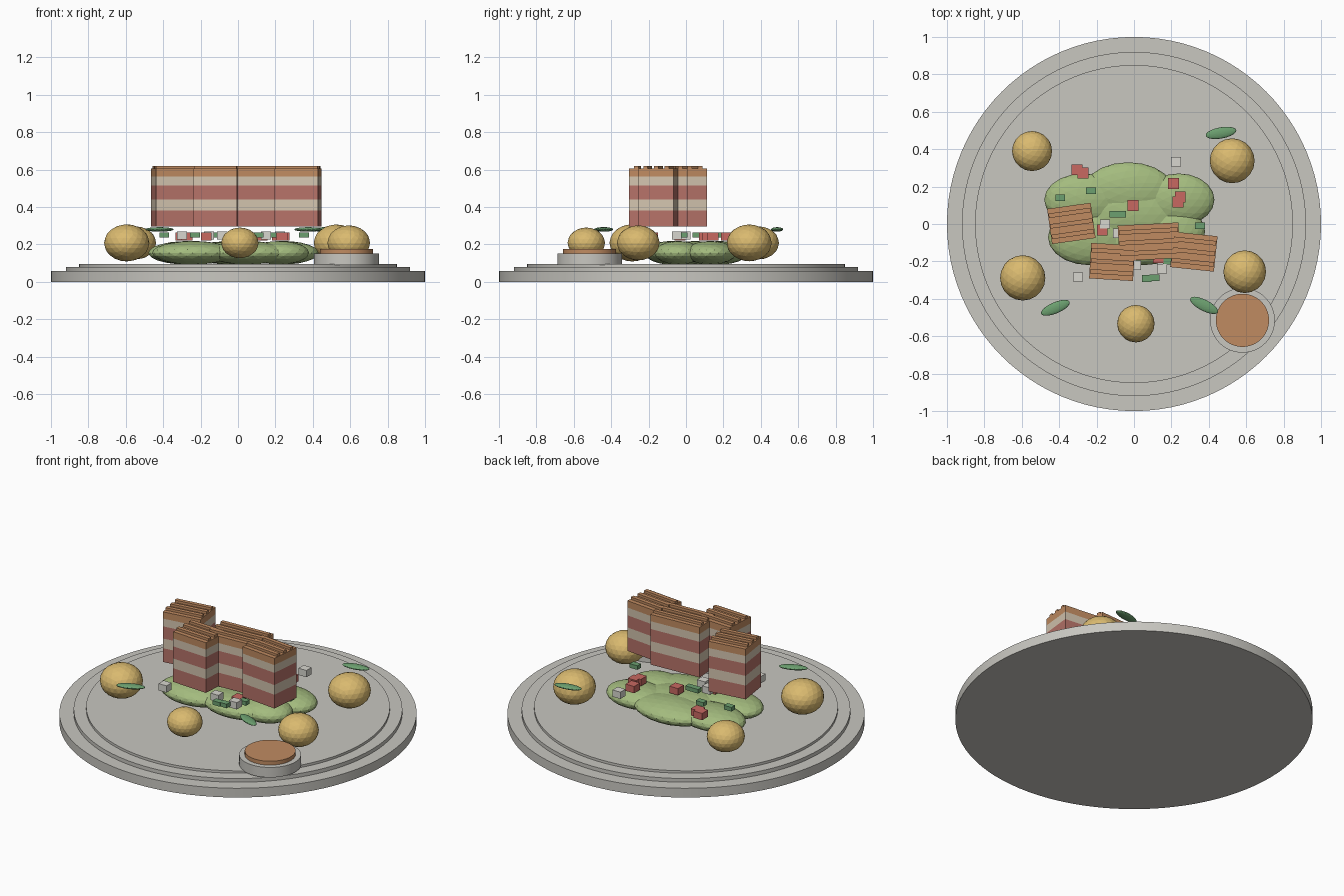
import bpy
from math import radians

if "Cube" in bpy.data.objects:
    bpy.data.objects.remove(bpy.data.objects["Cube"])


def material(name, *rgb):
    m = bpy.data.materials.new(name)
    m.use_nodes = True
    color = (*rgb, 1)
    m.diffuse_color = color
    m.node_tree.nodes["Principled BSDF"].inputs["Base Color"].default_value = color
    return m


PLATE = material("stoneware", 0.58, 0.57, 0.53)
GREEN = material("mash_green", 0.37, 0.5, 0.21)
CRUST = material("crust_brown", 0.53, 0.26, 0.12)
MEAT = material("meat_red", 0.47, 0.17, 0.14)
FAT = material("fat_cream", 0.66, 0.56, 0.43)
GOLD = material("potato_gold", 0.7, 0.49, 0.16)
TOMATO = material("tomato_red", 0.58, 0.14, 0.12)
ONION = material("onion_white", 0.68, 0.67, 0.62)
HERB = material("herb_green", 0.15, 0.35, 0.16)


def finish(name, mat):
    ob = bpy.context.object
    ob.name = name
    ob.data.materials.append(mat)
    return ob


def disc(name, mat, x, y, radius, z0, z1):
    bpy.ops.mesh.primitive_cylinder_add(vertices=96, radius=radius, depth=z1 - z0,
                                        location=(x, y, (z0 + z1) / 2))
    bpy.ops.object.shade_smooth_by_angle(angle=radians(30))
    return finish(name, mat)


def ball(name, mat, loc, scale, yaw=0):
    bpy.ops.mesh.primitive_ico_sphere_add(subdivisions=3, radius=1, location=loc,
                                          rotation=(0, 0, radians(yaw)))
    ob = finish(name, mat)
    ob.scale = scale
    return ob


def box(name, mat, loc, size, parent=None):
    bpy.ops.mesh.primitive_cube_add(size=1, location=loc)
    ob = finish(name, mat)
    ob.scale = size
    ob.parent = parent
    return ob


# Stepped round plate
disc("plate_base", PLATE, 0, 0, 1, 0, 0.057)
disc("plate_step", PLATE, 0, 0, 0.92, 0.05, 0.08)
disc("plate_centre", PLATE, 0, 0, 0.85, 0.07, 0.095)

# Green mound made of overlapping lobes: x, y, half width, half depth
for x, y, rx, ry in [(-0.27, 0.13, 0.21, 0.14), (-0.03, 0.18, 0.24, 0.15),
                     (0.24, 0.13, 0.19, 0.14), (-0.24, -0.07, 0.22, 0.15),
                     (0.05, -0.08, 0.22, 0.14), (0.22, -0.04, 0.16, 0.13),
                     (0, 0.05, 0.26, 0.16)]:
    ball("mash_lobe", GREEN, (x, y, 0.155), (rx, ry, 0.063))

# Layered meat blocks with scored crust: x, y, width, yaw
DEPTH = 0.19
LAYERS = [("meat_lower", MEAT, 0.295, 0.38), ("fat_lower", FAT, 0.38, 0.44),
          ("meat_upper", MEAT, 0.44, 0.515), ("fat_upper", FAT, 0.515, 0.563),
          ("crust", CRUST, 0.563, 0.605)]
for x, y, width, yaw in [(-0.335, 0.003, 0.235, 8), (-0.117, -0.203, 0.235, -3.5),
                         (0.08, -0.095, 0.325, 3), (0.32, -0.148, 0.235, -6)]:
    bpy.ops.object.empty_add(location=(x, y, 0), rotation=(0, 0, radians(yaw)))
    pivot = bpy.context.object
    pivot.name = "block_pivot"
    pivot.hide_render = True
    for name, mat, z0, z1 in LAYERS:
        box(name, mat, (0, 0, (z0 + z1) / 2), (width, DEPTH, z1 - z0), pivot)
    for i in (-1, 0, 1):
        box("crust_ridge", CRUST, (0, i * 0.057, 0.611), (width * 0.97, 0.024, 0.018), pivot)

# Small round potatoes: x, y, radius
for x, y, r in [(-0.545, 0.39, 0.107), (0.525, 0.338, 0.12), (-0.595, -0.288, 0.121),
                (0.01, -0.533, 0.1), (0.592, -0.255, 0.114)]:
    ball("potato", GOLD, (x, y, 0.208), (r, r, r * 0.82))

# Sauce dish
disc("sauce_dish", PLATE, 0.58, -0.515, 0.173, 0.09, 0.152)
disc("sauce", CRUST, 0.58, -0.515, 0.142, 0.14, 0.176)

# Herb leaves
for x, y, yaw in [(0.465, 0.487, 10), (-0.42, -0.448, 23), (0.375, -0.435, -27)]:
    ball("herb_leaf", HERB, (x, y, 0.28), (0.083, 0.03, 0.012), yaw)

# Diced vegetables scattered over the mound
DICE = [
    ("tomato_dice", TOMATO, (0.058, 0.058, 0.042), 0.243,
     [(-0.305, 0.29), (-0.273, 0.273), (-0.005, 0.098), (-0.17, -0.032),
      (0.212, 0.216), (0.235, 0.118), (0.247, 0.145), (0.13, -0.18)]),
    ("onion_dice", ONION, (0.054, 0.05, 0.042), 0.247,
     [(0.225, 0.333), (-0.3, -0.283), (0.15, -0.24), (0.01, -0.22),
      (-0.155, 0.0), (-0.085, -0.05)]),
    ("herb_dice", HERB, (0.052, 0.036, 0.025), 0.25,
     [(-0.395, 0.14), (-0.23, 0.178), (-0.105, 0.052), (-0.07, 0.052),
      (0.353, -0.01), (0.068, -0.292), (0.11, -0.287), (0.18, -0.198)]),
]
for name, mat, size, z, spots in DICE:
    for x, y in spots:
        box(name, mat, (x, y, z), size)
